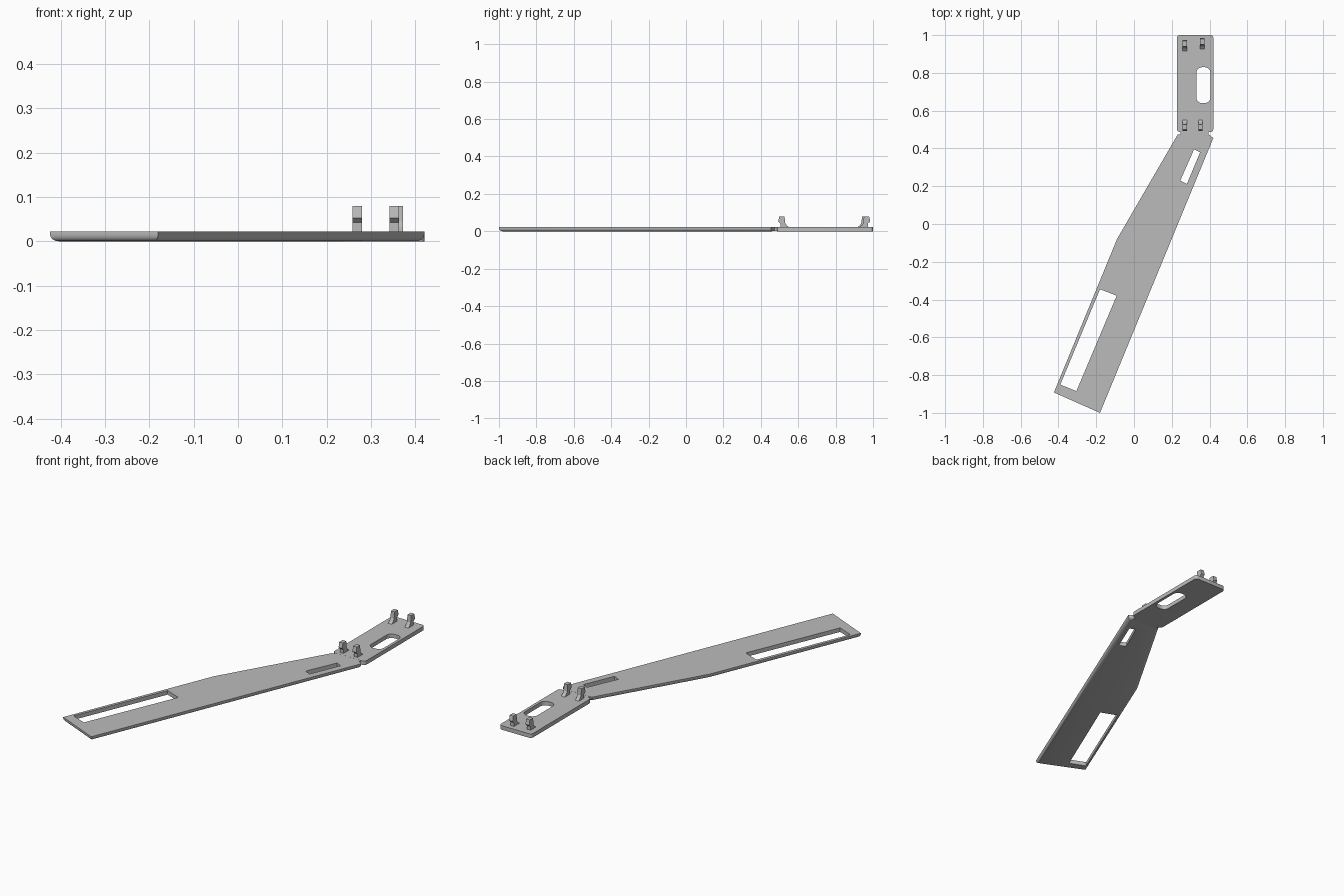
import bpy, bmesh, math
from mathutils import Vector

if "Cube" in bpy.data.objects:
    bpy.data.objects.remove(bpy.data.objects["Cube"], do_unlink=True)

grey = bpy.data.materials.new("plain grey")
grey.use_nodes = True
colour = (0.5, 0.5, 0.5, 1)
grey.diffuse_color = colour
grey.node_tree.nodes["Principled BSDF"].inputs["Base Color"].default_value = colour

THICK = 0.022


def make_object(name, bm):
    bmesh.ops.recalc_face_normals(bm, faces=bm.faces)
    mesh = bpy.data.meshes.new(name)
    bm.to_mesh(mesh)
    bm.free()
    mesh.materials.append(grey)
    obj = bpy.data.objects.new(name, mesh)
    bpy.context.collection.objects.link(obj)
    return obj


def prism(name, outline, low=0, high=THICK, corner=0, under=0):
    """Extrude an outline, rounding its upright corners and its lower rim."""
    bm = bmesh.new()
    face = bm.faces.new([bm.verts.new((x, y, low)) for x, y in outline])
    top = bmesh.ops.extrude_face_region(bm, geom=[face])["geom"]
    for v in top:
        if isinstance(v, bmesh.types.BMVert):
            v.co.z = high
    if corner:
        edges = [e for e in bm.edges if abs(e.verts[0].co.z - e.verts[1].co.z) > THICK / 2]
        bmesh.ops.bevel(bm, geom=edges, offset=corner, segments=5, profile=0.5, affect='EDGES')
    if under:
        edges = [e for e in bm.edges if max(v.co.z for v in e.verts) < low + 0.001]
        bmesh.ops.bevel(bm, geom=edges, offset=under, segments=4, profile=0.5, affect='EDGES')
    return make_object(name, bm)


def rectangle(x1, x2, y1, y2):
    return [(x1, y1), (x2, y1), (x2, y2), (x1, y2)]


def activate(obj):
    bpy.ops.object.select_all(action='DESELECT')
    obj.select_set(True)
    bpy.context.view_layer.objects.active = obj


def cut(target, outline, corner=0):
    cutter = prism("cutter", outline, -0.1, 0.1, corner)
    cutter.hide_render = True
    mod = target.modifiers.new("opening", 'BOOLEAN')
    mod.operation, mod.solver, mod.object = 'DIFFERENCE', 'EXACT', cutter
    activate(target)
    bpy.ops.object.modifier_apply(modifier=mod.name)
    bpy.data.objects.remove(cutter, do_unlink=True)


# Long angled arm with a wide slot and a narrow slot
arm = prism("long_arm", [(-0.424, -0.892), (-0.18, -1), (0.42, 0.455), (0.395, 0.475),
                         (0.232, 0.475), (-0.09, -0.08)], under=0.016)
cut(arm, [(-0.18, -0.345), (-0.39, -0.85), (-0.305, -0.885), (-0.092, -0.38)])
cut(arm, [(0.318, 0.395), (0.245, 0.23), (0.28, 0.212), (0.35, 0.38)])

# Mounting plate with rounded corners and a rounded opening
plate = prism("mounting_plate", rectangle(0.227, 0.42, 0.487, 1), corner=0.015)
cut(plate, rectangle(0.33, 0.405, 0.64, 0.83), corner=0.03)

# Neck joining the arm and the plate
neck = prism("neck", rectangle(0.245, 0.395, 0.46, 0.495), 0.0003, THICK - 0.0003)

# Hooked pegs: (y, z) profile with the hook towards -y and a flared foot
PROFILE = [(0.505, 0.018), (0.505, 0.042), (0.493, 0.053), (0.499, 0.08),
           (0.527, 0.08), (0.53, 0.045), (0.538, 0.032), (0.556, 0.018)]


def peg(name, x, shift=0, mirror=False):
    bm = bmesh.new()
    pts = [(shift - y if mirror else y + shift, z) for y, z in PROFILE]
    face = bm.faces.new([bm.verts.new((x - 0.011, y, z)) for y, z in pts])
    out = bmesh.ops.extrude_face_region(bm, geom=[face])["geom"]
    verts = [g for g in out if isinstance(g, bmesh.types.BMVert)]
    bmesh.ops.translate(bm, verts=verts, vec=Vector((0.022, 0, 0)))
    return make_object(name, bm)


peg("front_right_peg", 0.269)
peg("front_left_peg", 0.352)
peg("back_right_peg", 0.269, 1.468, True)
peg("back_left_peg", 0.361, 1.478, True)

for obj in (arm, plate):
    activate(obj)
    bpy.ops.object.shade_smooth_by_angle(angle=math.radians(35))
